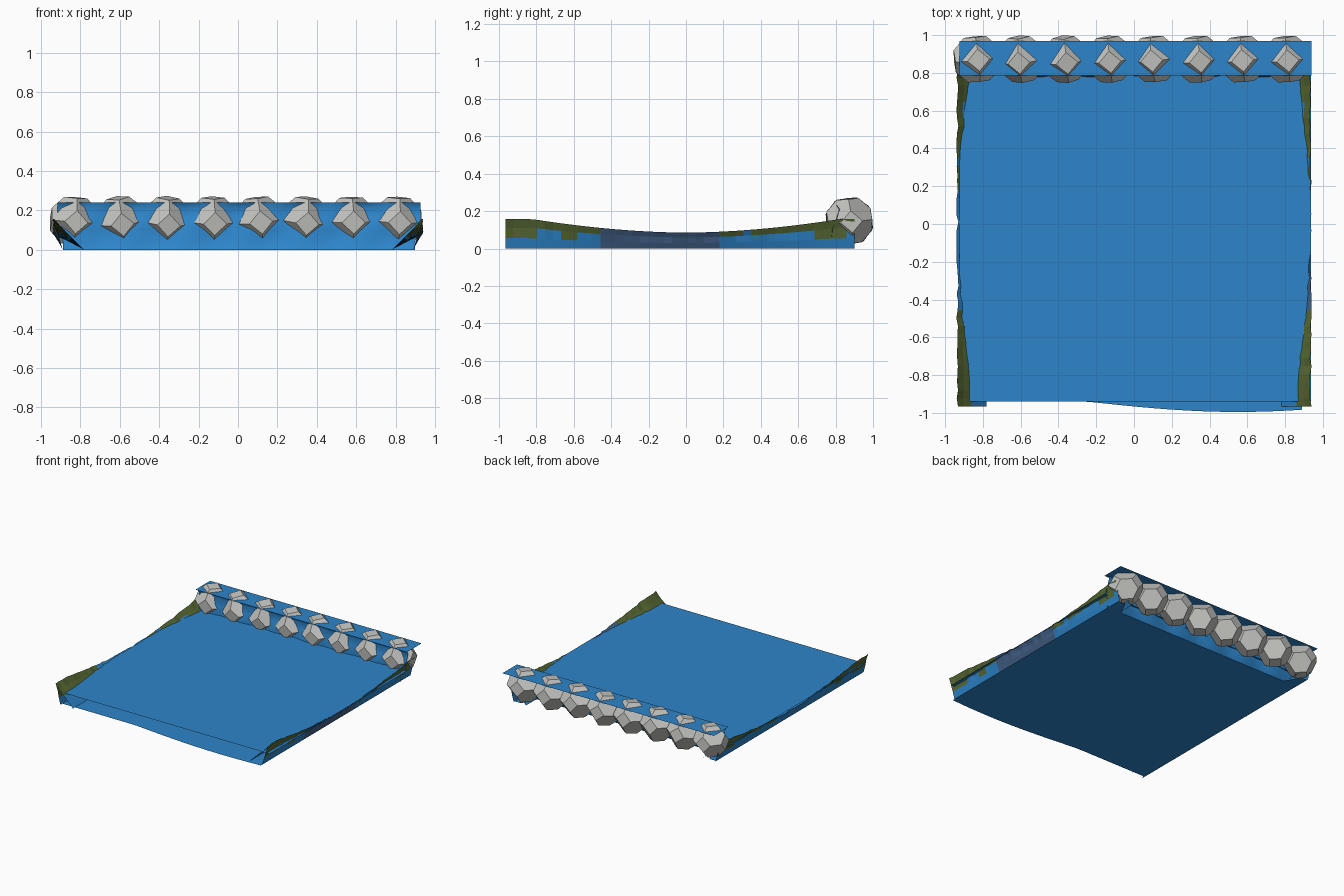
import bpy, bmesh, math, random
from mathutils import Matrix

if "Cube" in bpy.data.objects:
    bpy.data.objects.remove(bpy.data.objects["Cube"])
random.seed(4)


def mat(name, rgb):
    m = bpy.data.materials.new(name)
    m.diffuse_color = (*rgb, 1)
    m.use_nodes = True
    m.node_tree.nodes["Principled BSDF"].inputs["Base Color"].default_value = m.diffuse_color
    return m


BLUE = mat("water blue", (0.026, 0.235, 0.597))
OLIVE = mat("mossy olive", (0.095, 0.14, 0.033))
MURK = mat("murky blue", (0.055, 0.12, 0.25))
STONE = mat("stone grey", (0.55, 0.55, 0.53))


def make(name, bm, mats, smooth=False):
    me = bpy.data.meshes.new(name)
    bm.to_mesh(me)
    bm.free()
    for m in mats:
        me.materials.append(m)
    for p in me.polygons:
        p.use_smooth = smooth
    ob = bpy.data.objects.new(name, me)
    bpy.context.collection.objects.link(ob)
    return ob


def sheet(name, us, vs, point, mats, rule=None, smooth=False):
    """Grid surface: point(u, v) gives the position, rule(centre) the material."""
    bm = bmesh.new()
    rows = [[bm.verts.new(point(u, v)) for u in us] for v in vs]
    for a, b in zip(rows, rows[1:]):
        for i in range(len(us) - 1):
            f = bm.faces.new((a[i], a[i + 1], b[i + 1], b[i]))
            if rule:
                f.material_index = rule(f.calc_center_median())
    return make(name, bm, mats, smooth)


def span(a, b, n):
    return [a + (b - a) * i / n for i in range(n + 1)]


# River bed: flat, with a front edge that bulges toward the right
def bed(x, t):
    front = -0.94 - 0.055 * max(0, math.sin((x + 0.25) / 1.6 * math.pi))
    back = 0.89 if abs(x) > 0.8 else 0.77
    return (x, front + (back - front) * t, 0)


sheet("river_bed", span(-0.89, 0.89, 30), [0, 1], bed, [BLUE])

# Banks: outer wall and inner slope, high at both ends and low in the middle
SECTION = [(0.89, 0), (0.905, 0.35), (0.92, 0.7), (0.937, 1), (0.905, 0.75), (0.86, 0.5), (0.78, 0)]


def bank_top(y):
    return 0.085 + 0.072 * min(1, (abs(y) / 0.82) ** 1.8)


def bank_rule(c):
    if -0.45 < c.y < 0.2:
        return 2 if c.x > 0 else 0
    limit = 0.075 + 0.015 * math.sin(c.y * 23)
    return 1 if c.z > limit else 0


for side, name in ((-1, "left_bank"), (1, "right_bank")):
    wob = {}

    def bank(i, y):
        x, h = SECTION[i]
        w = wob.setdefault(y, random.uniform(-0.008, 0.004))
        return (side * (x + w * (i in (2, 3, 4))), y, bank_top(y) * h)

    sheet(name, range(7), span(-0.965, 0.9, 44), bank, [BLUE, OLIVE, MURK], bank_rule)

# Lower water surface
sheet("lower_water", [-0.925, 0.937], [-0.94, 0.79],
      lambda x, y: (x, y, 0.088), [BLUE])

# Upper water surface
sheet("upper_water", [-0.925, 0.94], [0.785, 0.97],
      lambda x, y: (x, y, 0.24), [BLUE])

# Rippled fall between the two levels, curving under into the bed
FALL = [(0.80, 0.24), (0.815, 0.21), (0.80, 0.16), (0.785, 0.10), (0.785, 0.04), (0.765, 0.0)]


def fall(x, i):
    y, z = FALL[i]
    wave = 0.008 * math.sin(x * 21 + i) if 0 < i < 5 else 0
    return (x * (1 if z > 0.05 else 0.97), y + wave, z)


sheet("water_fall", span(-0.915, 0.925, 60), range(6), fall, [BLUE], smooth=True)

# Row of cut stones: truncated octahedra, each turned a little
for k in range(8):
    bm = bmesh.new()
    for axis in range(3):
        for a in (-1, 1):
            for b in (-2, 2):
                for p in ((0, a, b), (0, b, a)):
                    q = p[axis:] + p[:axis]
                    bm.verts.new([c * 0.059 for c in q])
    bmesh.ops.convex_hull(bm, input=bm.verts[:])
    bmesh.ops.dissolve_limit(bm, angle_limit=0.02, verts=bm.verts[:], edges=bm.edges[:])
    turn = Matrix.Rotation(0.12 + random.uniform(-0.08, 0.08), 4, 'X') @ \
        Matrix.Rotation(random.uniform(-0.12, 0.12), 4, 'Y') @ \
        Matrix.Rotation(0.1, 4, 'Z')
    bm.transform(turn)
    bmesh.ops.recalc_face_normals(bm, faces=bm.faces[:])
    rock = make(f"stone_{k + 1}", bm, [STONE])
    rock.location = (-0.832 + 0.2345 * k, 0.873, 0.147)
